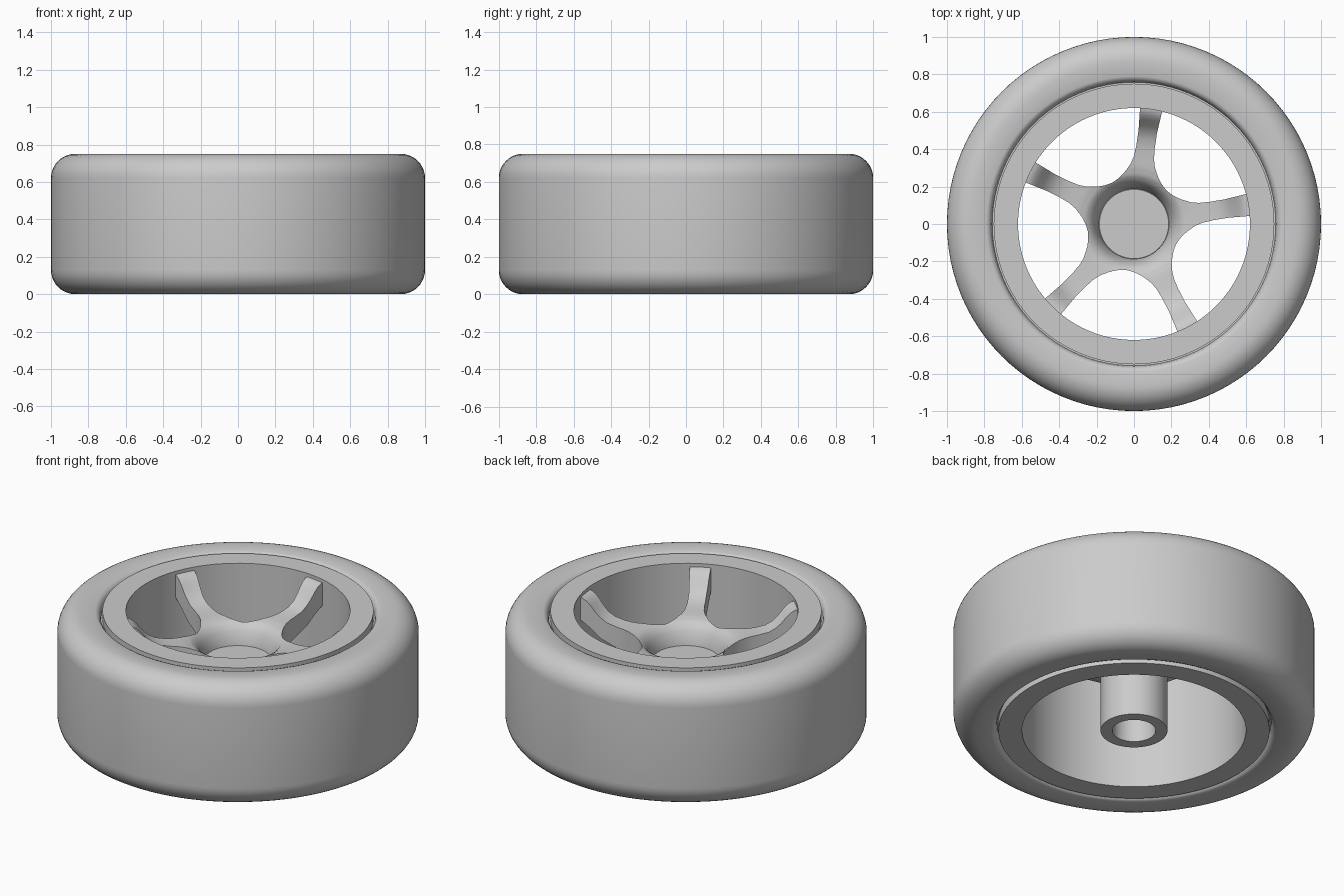
import bpy, bmesh
from math import cos, sin, pi, radians

cube = bpy.data.objects.get("Cube")
if cube:
    bpy.data.objects.remove(cube, do_unlink=True)

grey = bpy.data.materials.new("plain grey")
grey.use_nodes = True
COLOUR = (0.6, 0.6, 0.6, 1)
grey.diffuse_color = COLOUR
grey.node_tree.nodes["Principled BSDF"].inputs["Base Color"].default_value = COLOUR


def finish(name, bm):
    """Turn a bmesh into a smooth object with sharp edges kept."""
    bmesh.ops.remove_doubles(bm, verts=bm.verts, dist=1e-5)
    bmesh.ops.recalc_face_normals(bm, faces=bm.faces)
    mesh = bpy.data.meshes.new(name)
    bm.to_mesh(mesh)
    bm.free()
    mesh.materials.append(grey)
    obj = bpy.data.objects.new(name, mesh)
    bpy.context.collection.objects.link(obj)
    bpy.ops.object.select_all(action='DESELECT')
    obj.select_set(True)
    bpy.context.view_layer.objects.active = obj
    bpy.ops.object.shade_smooth_by_angle(angle=radians(35))
    return obj


def lathe(name, profile, closed=True, steps=96):
    """Revolve a list of (radius, z) points around the z axis."""
    bm = bmesh.new()
    verts = [bm.verts.new((r, 0, z)) for r, z in profile]
    pairs = list(zip(verts, verts[1:]))
    if closed:
        pairs.append((verts[-1], verts[0]))
    edges = [bm.edges.new(p) for p in pairs]
    bmesh.ops.spin(bm, geom=verts + edges, cent=(0, 0, 0), axis=(0, 0, 1),
                   angle=2 * pi, steps=steps, use_duplicate=False)
    return finish(name, bm)


def blend(table, r):
    """Linear lookup in a list of (radius, value) pairs."""
    for (r0, v0), (r1, v1) in zip(table, table[1:]):
        if r <= r1:
            return v0 + (v1 - v0) * max(0, r - r0) / (r1 - r0)
    return table[-1][1]


# Tyre: rounded tread shoulders and a small rolled lip against the rim
HEIGHT, MID, SHOULDER = 0.75, 0.375, 0.13
upper = [(1 - SHOULDER + SHOULDER * cos(a), HEIGHT - SHOULDER + SHOULDER * sin(a))
         for a in (i * pi / 20 for i in range(11))]
upper += [(0.79, 0.748), (0.775, 0.742), (0.763, 0.725), (0.758, 0.7), (0.74, 0.7)]
lower = [(r, 2 * MID - z) for r, z in reversed(upper)]
lathe("tyre", upper + lower)

# Rim barrel
lathe("rim", [(0.75, 0.0), (0.75, HEIGHT), (0.62, HEIGHT), (0.62, 0.0)])

# Hub: closed cap on top, hollow axle tube below
lathe("hub", [(0, 0.45), (0.185, 0.45), (0.19, 0.445), (0.185, 0.4), (0.185, 0.0),
              (0.12, 0.0), (0.12, 0.38), (0, 0.38)], closed=False)

# Spokes: five dished arms that flare into one ring around the hub
HALF_ANGLE = [(0.25, 36), (0.253, 31), (0.26, 26), (0.275, 20.5), (0.295, 16),
              (0.325, 11.5), (0.365, 8.5), (0.42, 6.8), (0.5, 5.7), (0.63, 5.5)]
TOP = [(0.185, 0.44), (0.2, 0.49), (0.215, 0.525), (0.235, 0.553), (0.26, 0.57),
       (0.3, 0.58), (0.4, 0.59), (0.46, 0.602), (0.5, 0.624), (0.53, 0.652),
       (0.56, 0.69), (0.585, 0.715), (0.61, 0.728), (0.63, 0.73)]
BOTTOM = [(0.185, 0.4), (0.25, 0.41), (0.4, 0.46), (0.5, 0.5), (0.57, 0.56), (0.63, 0.6)]
COLUMNS = 12
radii = sorted({r for r, _ in HALF_ANGLE + TOP})

bm = bmesh.new()
for k in range(5):
    centre = 9.5 + 72 * k
    rows = []
    for r in radii:
        half = blend(HALF_ANGLE, r)
        angles = [radians(centre + half * (2 * c / COLUMNS - 1)) for c in range(COLUMNS + 1)]
        rows.append([bm.verts.new((r * cos(a), r * sin(a), blend(TOP, r))) for a in angles])
    for a, b in zip(rows, rows[1:]):
        for c in range(COLUMNS):
            bm.faces.new((a[c], b[c], b[c + 1], a[c + 1]))
bmesh.ops.remove_doubles(bm, verts=bm.verts, dist=1e-5)
under = bmesh.ops.extrude_face_region(bm, geom=bm.faces[:], use_keep_orig=True)["geom"]
for v in under:
    if isinstance(v, bmesh.types.BMVert):
        v.co.z = blend(BOTTOM, v.co.xy.length)
finish("spokes", bm)
